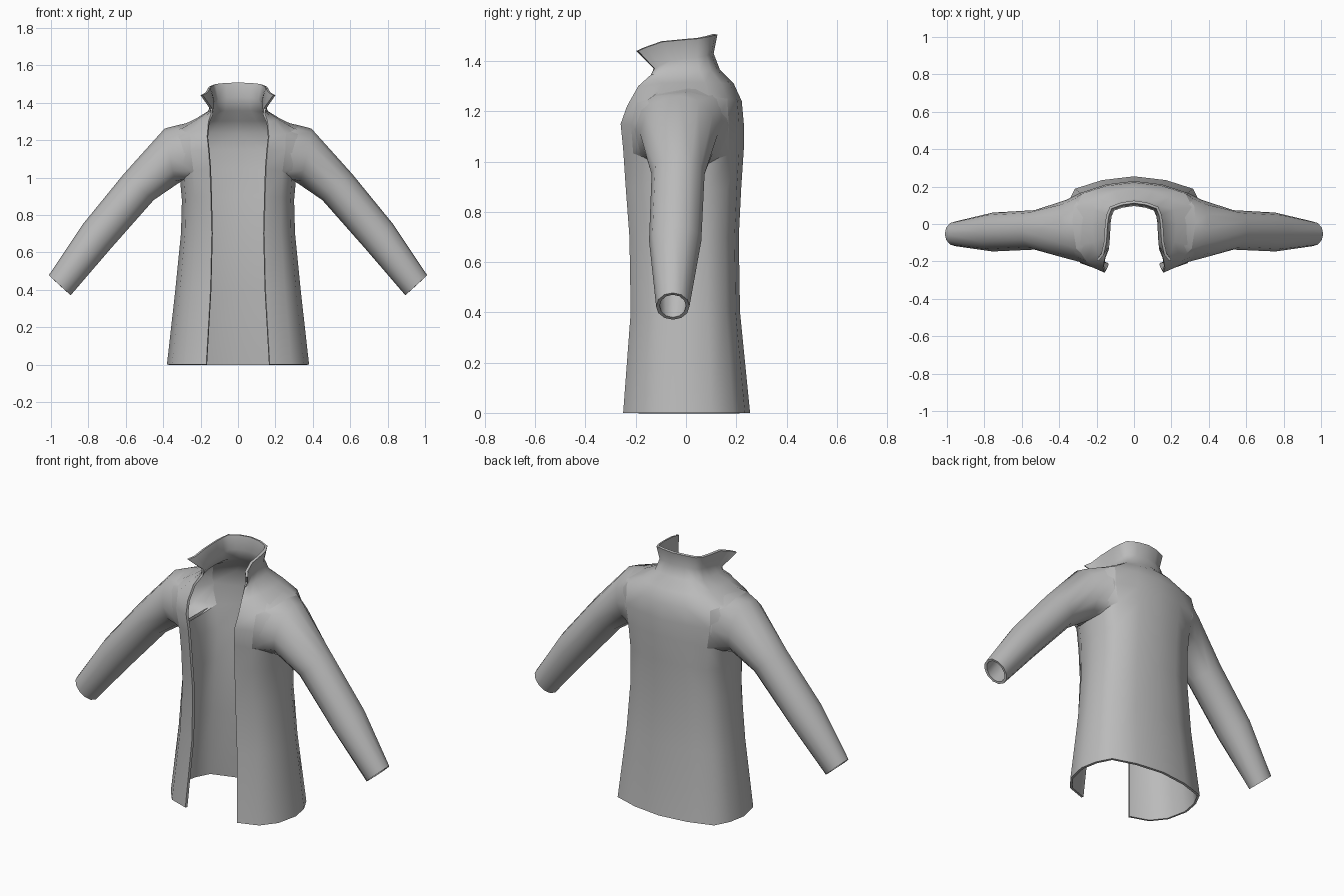
import bpy, bmesh, math
from mathutils import Vector

cube = bpy.data.objects.get("Cube")
if cube:
    bpy.data.objects.remove(cube, do_unlink=True)

# One plain cloth colour
cloth = bpy.data.materials.new("grey_cloth")
cloth.use_nodes = True
GREY = (0.5, 0.5, 0.5, 1)
cloth.diffuse_color = GREY
bsdf = next(n for n in cloth.node_tree.nodes if n.type == 'BSDF_PRINCIPLED')
bsdf.inputs["Base Color"].default_value = GREY

# Body rows: opening x, front y, side x, back y, then z at front, side, back
ROWS = [
    (.17, -.25, .38, .255, 0, 0, 0),
    (.147, -.22, .335, .215, .4, .4, .4),
    (.14, -.225, .305, .21, .7, .7, .7),
    (.145, -.24, .30, .22, .9, .88, .9),
    (.15, -.25, .31, .23, 1.05, .99, 1.05),     # bottom of armhole
    (.158, -.26, .33, .23, 1.15, 1.13, 1.15),
    (.165, -.235, .33, .222, 1.22, 1.265, 1.24),  # top of armhole
    (.158, -.19, .225, .19, 1.30, 1.315, 1.31),
    (.143, -.14, .16, .135, 1.345, 1.355, 1.365),
    (.152, -.125, .14, .11, 1.37, 1.41, 1.43),
    (.2, -.19, .155, .125, 1.44, 1.485, 1.505),   # collar rim
]
HOLE_LOW, HOLE_MID, HOLE_TOP = 4, 5, 6
HOLE_COLS = range(1, 6)

# Sleeve rings: top (x, z), bottom (x, z), front y, back y
SLEEVE = [
    ((.385, 1.25), (.335, .975), -.17, .115),
    ((.60, 1.01), (.46, .89), -.123, .06),
    ((.82, .74), (.69, .63), -.133, .047),
    ((1.0, .47), (.905, .38), -.105, 0),
]


def lerp(a, b, t):
    return a + (b - a) * t


def body_row(ex, fy, w, by, zf, zs, zb):
    """Half a cross-section, from the front opening round to the back centre."""
    front = [(lerp(ex, w, t), fy * k, lerp(zf, zs, s))
             for t, k, s in ((0, 1, 0), (.55, .84, .3), (.87, .5, .8), (1, 0, 1))]
    back = [(w * t, by * k, lerp(zs, zb, s))
            for t, k, s in ((.95, .4, .2), (.83, .74, .6), (.45, .92, .9), (0, 1, 1))]
    return front + back


def sleeve_ring(top, bottom, fy, by):
    """Twelve points, clockwise from the upper front."""
    top, bottom = Vector((top[0], 0, top[1])), Vector((bottom[0], 0, bottom[1]))
    mid, up = (top + bottom) / 2, (top - bottom) / 2
    cy, ry = (fy + by) / 2, (by - fy) / 2
    ring = []
    for i in range(12):
        a = math.radians(150 - 30 * i)
        p = mid + up * math.sin(a)
        ring.append((p.x, cy + ry * math.cos(a), p.z))
    return ring


# Body half with an open armhole
bm = bmesh.new()
grid = [[bm.verts.new(p) for p in body_row(*row)] for row in ROWS]
for r in range(len(grid) - 1):
    for c in range(len(grid[0]) - 1):
        if HOLE_LOW <= r < HOLE_TOP and c in HOLE_COLS and c + 1 in HOLE_COLS:
            continue
        bm.faces.new((grid[r][c], grid[r][c + 1], grid[r + 1][c + 1], grid[r + 1][c]))

# Sleeve grown from the armhole edge
loop = [grid[HOLE_TOP][c] for c in HOLE_COLS] + [grid[HOLE_MID][HOLE_COLS[-1]]]
loop += [grid[HOLE_LOW][c] for c in reversed(HOLE_COLS)] + [grid[HOLE_MID][HOLE_COLS[0]]]
for spec in SLEEVE:
    ring = [bm.verts.new(p) for p in sleeve_ring(*spec)]
    for i in range(12):
        j = (i + 1) % 12
        bm.faces.new((loop[i], loop[j], ring[j], ring[i]))
    loop = ring
# The armhole keeps the body's winding, so only consistency is needed
for v in grid[HOLE_LOW]:
    v.co.x = max(v.co.x, 0)
bm.normal_update()
if grid[1][3].normal.x < 0:
    bmesh.ops.reverse_faces(bm, faces=bm.faces[:])

mesh = bpy.data.meshes.new("jacket")
bm.to_mesh(mesh)
bm.free()
mesh.materials.append(cloth)
jacket = bpy.data.objects.new("jacket", mesh)
bpy.context.collection.objects.link(jacket)

# Mirror the half, then give the cloth thickness on the inside
mirror = jacket.modifiers.new("both_sides", 'MIRROR')
mirror.use_clip = True
shell = jacket.modifiers.new("cloth_thickness", 'SOLIDIFY')
shell.thickness = .014
shell.offset = -1

bpy.ops.object.select_all(action='DESELECT')
jacket.select_set(True)
bpy.context.view_layer.objects.active = jacket
for name in ("both_sides", "cloth_thickness"):
    bpy.ops.object.modifier_apply(modifier=name)
bpy.ops.object.shade_smooth_by_angle(angle=math.radians(55))
